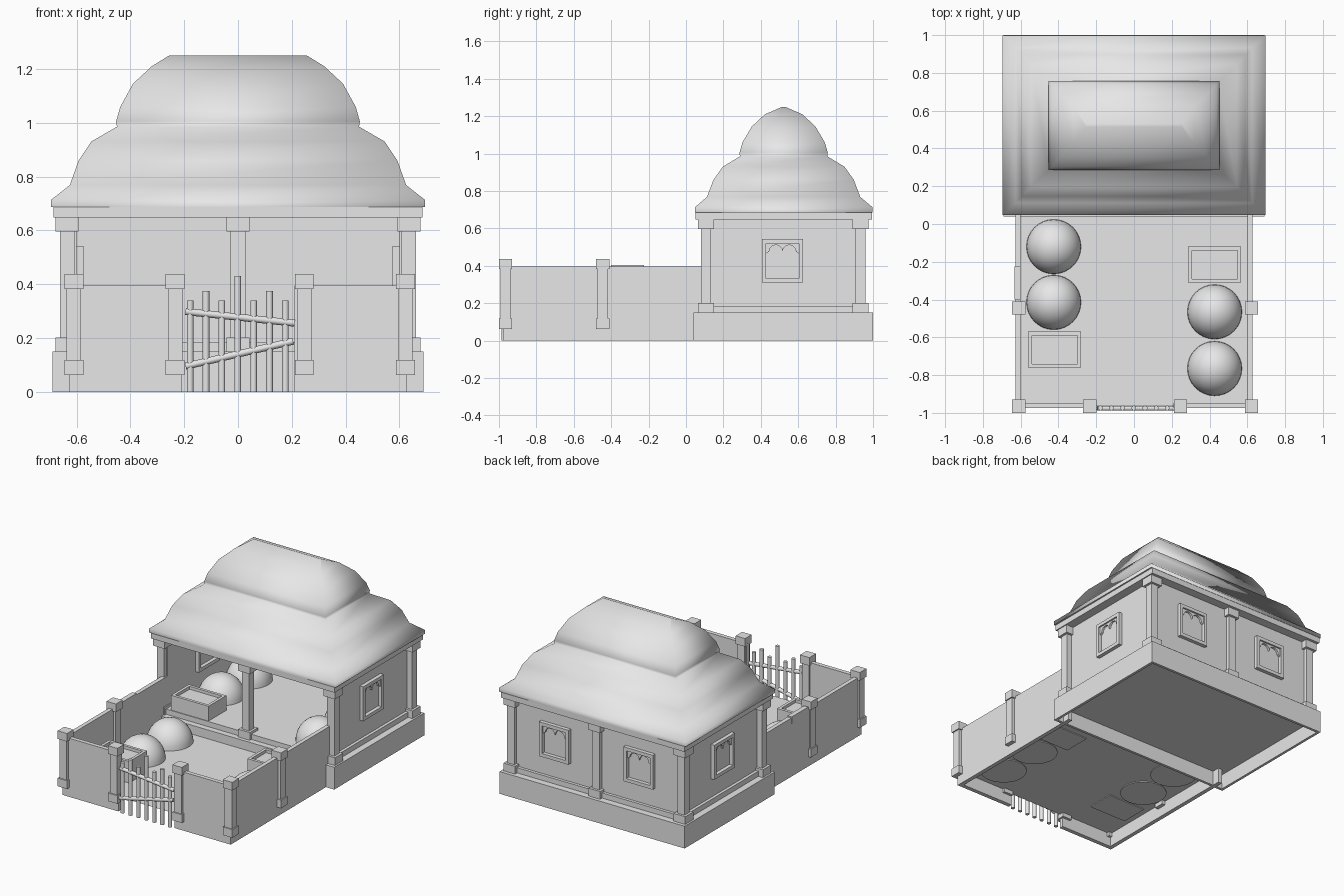
import bpy, bmesh, math
from mathutils import Vector, Matrix

cube = bpy.data.objects.get("Cube")
if cube:
    bpy.data.objects.remove(cube, do_unlink=True)

grey = bpy.data.materials.new("plain_grey")
grey.use_nodes = True
grey.diffuse_color = (0.8, 0.8, 0.8, 1)
grey.node_tree.nodes["Principled BSDF"].inputs["Base Color"].default_value = (0.8, 0.8, 0.8, 1)


def finish(name, bm):
    bmesh.ops.recalc_face_normals(bm, faces=bm.faces)
    mesh = bpy.data.meshes.new(name)
    bm.to_mesh(mesh)
    bm.free()
    mesh.materials.append(grey)
    ob = bpy.data.objects.new(name, mesh)
    bpy.context.collection.objects.link(ob)
    return ob


def add_box(bm, x0, x1, y0, y1, z0, z1):
    size = Matrix.Diagonal((x1 - x0, y1 - y0, z1 - z0, 1))
    mid = Matrix.Translation(((x0 + x1) / 2, (y0 + y1) / 2, (z0 + z1) / 2))
    bmesh.ops.create_cube(bm, size=1, matrix=mid @ size)


def box(name, *span):
    bm = bmesh.new()
    add_box(bm, *span)
    return finish(name, bm)


def sunken_box(name, span, side, rim, depth):
    # Box whose top (side 1) or bottom (side -1) is sunk behind a straight rim
    bm = bmesh.new()
    add_box(bm, *span)
    face = max(bm.faces, key=lambda f: side * f.calc_center_median().z)
    bmesh.ops.inset_region(bm, faces=[face], thickness=rim)
    edges = bmesh.ops.extrude_face_region(bm, geom=[face])["geom"]
    moved = [v for v in edges if isinstance(v, bmesh.types.BMVert)]
    bmesh.ops.translate(bm, vec=(0, 0, -side * depth), verts=moved)
    if face.is_valid:
        bmesh.ops.delete(bm, geom=[face], context="FACES_ONLY")
    return finish(name, bm)


def post(name, x, y, z0, z1, shaft, block, block_h):
    # Square shaft with a wider block at each end
    bm = bmesh.new()
    add_box(bm, x - shaft, x + shaft, y - shaft, y + shaft, z0 + block_h, z1 - block_h)
    for z in (z0, z1 - block_h):
        add_box(bm, x - block, x + block, y - block, y + block, z, z + block_h)
    return finish(name, bm)


def rod(bm, a, b, radius):
    a, b = Vector(a), Vector(b)
    d = b - a
    place = Matrix.Translation((a + b) / 2) @ d.to_track_quat("Z", "Y").to_matrix().to_4x4()
    bmesh.ops.create_cone(bm, cap_ends=True, segments=10, radius1=radius, radius2=radius,
                          depth=d.length, matrix=place)


def roof(name, rings, cy):
    # Stacked rectangular rings, smooth along the curve
    bm = bmesh.new()
    loops = [[bm.verts.new((sx * hx, cy + sy * hy, z))
              for sx, sy in ((-1, -1), (1, -1), (1, 1), (-1, 1))] for hx, hy, z in rings]
    for low, high in zip(loops, loops[1:]):
        for i in range(4):
            j = (i + 1) % 4
            bm.faces.new((low[i], low[j], high[j], high[i])).smooth = True
    base = bm.faces.new(loops[0])
    bm.faces.new(loops[-1]).smooth = True
    for e in base.edges:
        e.smooth = False
    return finish(name, bm)


def window(name, origin, turn):
    # Frame of four bars with a twin-arched panel; local -y points outward
    bm = bmesh.new()
    w, h, b, d = 0.11, 0.116, 0.023, 0.025
    add_box(bm, -w, w, -d, 0.01, -h, -h + b)
    add_box(bm, -w, w, -d, 0.01, h - b, h)
    for s in (-1, 1):
        add_box(bm, s * w - b * (s > 0), s * w + b * (s < 0), -d, 0.01, -h + b, h - b)
    iw, top, spring, r = w - b, h - b, 0.04, 0.036
    pts = [(-iw, top), (-iw, spring)]
    for c in (-r, r):
        for k in range(7):
            t = math.pi - k * math.pi / 6
            pts.append((c + r * math.cos(t), spring + 0.01 + r * math.sin(t)))
    pts += [(iw, spring), (iw, top)]
    face = bm.faces.new([bm.verts.new((x, -0.014, z)) for x, z in pts])
    out = bmesh.ops.extrude_face_region(bm, geom=[face])["geom"]
    bmesh.ops.translate(bm, vec=(0, 0.014, 0), verts=[v for v in out if isinstance(v, bmesh.types.BMVert)])
    bm.transform(Matrix.Translation(origin) @ Matrix.Rotation(turn, 4, "Z"))
    return finish(name, bm)


def mound(name, x, y, z):
    # Half ball resting on the floor
    bm = bmesh.new()
    bmesh.ops.create_uvsphere(bm, u_segments=32, v_segments=16, radius=0.145)
    bmesh.ops.bisect_plane(bm, geom=bm.verts[:] + bm.edges[:] + bm.faces[:], dist=1e-5,
                           plane_co=(0, 0, 0), plane_no=(0, 0, -1), clear_outer=True)
    for f in bm.faces:
        f.smooth = True
    bmesh.ops.holes_fill(bm, edges=[e for e in bm.edges if e.is_boundary])
    for f in bm.faces:
        if len(f.verts) > 4:
            f.smooth = False
            for e in f.edges:
                e.smooth = False
    bm.transform(Matrix.Translation((x, y, z)) @ Matrix.Diagonal((1, 1, 1.06, 1)))
    return finish(name, bm)


def trough(name, x, y, z0, z1):
    return sunken_box(name, (x - 0.14, x + 0.14, y - 0.095, y + 0.095, z0, z1), 1, 0.027, 0.02)


# House base (hollow beneath), floor and eave slab
sunken_box("plinth", (-0.69, 0.69, 0.04, 1.0, 0, 0.15), -1, 0.025, 0.1)
box("house_floor", -0.645, 0.645, 0.08, 0.955, 0.15, 0.185)
box("eave_slab", -0.685, 0.685, 0.05, 0.995, 0.648, 0.686)

# House walls, open at the front
box("back_wall", -0.62, 0.62, 0.9, 0.935, 0.185, 0.648)
for s, side in ((-1, "right"), (1, "left")):
    box(side + "_house_wall", *sorted((s * 0.6, s * 0.625)), 0.105, 0.935, 0.185, 0.648)
    window(side + "_window", (s * 0.625, 0.516, 0.426), s * math.pi / 2)
    window(side + "_inner_window", (s * 0.6, 0.516, 0.426), -s * math.pi / 2)
    window(side + "_back_window", (s * 0.315, 0.935, 0.426), math.pi)

# House columns
for x in (-0.635, 0, 0.635):
    for y in (0.107, 0.934):
        post("house_column", x, y, 0.15, 0.648, 0.027, 0.043, 0.052)

# Two-tier curved roof in one skin
roof("roof", [(0.695, 0.475, 0.686), (0.695, 0.475, 0.713), (0.625, 0.41, 0.768),
              (0.592, 0.375, 0.86), (0.545, 0.325, 0.93), (0.45, 0.234, 0.985),
              (0.453, 0.236, 1.005), (0.437, 0.22, 1.06), (0.39, 0.17, 1.145),
              (0.32, 0.1, 1.21), (0.255, 0.008, 1.25)], 0.522)

# Yard floor sheet and walls
bm = bmesh.new()
bmesh.ops.create_grid(bm, x_segments=1, y_segments=1, size=0.5,
                      matrix=Matrix.Translation((0, -0.455, 0.09)) @ Matrix.Diagonal((1.22, 1.01, 1, 1)))
finish("yard_floor", bm)
for s, side in ((-1, "right"), (1, "left")):
    box(side + "_yard_wall", *sorted((s * 0.6, s * 0.628)), -0.975, 0.11, 0, 0.395)
    box(side + "_front_wall", *sorted((s * 0.21, s * 0.628)), -0.975, -0.947, 0, 0.395)
    for x, y in ((0.616, -0.965), (0.24, -0.965), (0.616, -0.445)):
        post("yard_post", s * x + 0.006, y, 0.063, 0.437, 0.027, 0.035, 0.055)
box("wall_plank", -0.632, -0.6, -0.4, -0.225, 0.36, 0.404)

# Picket gate with two slanting rails
bm = bmesh.new()
heights = (0.34, 0.375, 0.34, 0.43, 0.34, 0.375, 0.34)
for i, h in enumerate(heights):
    x = -0.178 + i * 0.059
    rod(bm, (x, -0.974, 0), (x, -0.974, h), 0.013)
rod(bm, (-0.195, -0.976, 0.298), (0.21, -0.976, 0.255), 0.013)
rod(bm, (-0.195, -0.976, 0.095), (0.205, -0.976, 0.188), 0.013)
for f in bm.faces:
    f.smooth = len(f.verts) == 4
for e in bm.edges:
    e.smooth = all(f.smooth for f in e.link_faces)
finish("gate", bm)

# Mounds and troughs along both sides of yard and house
for place, z, high, shift_r, shift_l in (("yard", 0.085, 0.235, 0, 0),
                                         ("house", 0.18, 0.285, 0.845, 1.02)):
    for y in (-0.12, -0.415):
        mound(place + "_right_mound", -0.425, y + shift_r, z)
    trough(place + "_right_trough", -0.42, -0.665 + shift_r, z, high)
    for y in (-0.465, -0.765):
        mound(place + "_left_mound", 0.427, y + shift_l, z)
    trough(place + "_left_trough", 0.427, -0.215 + shift_l, z, high)
